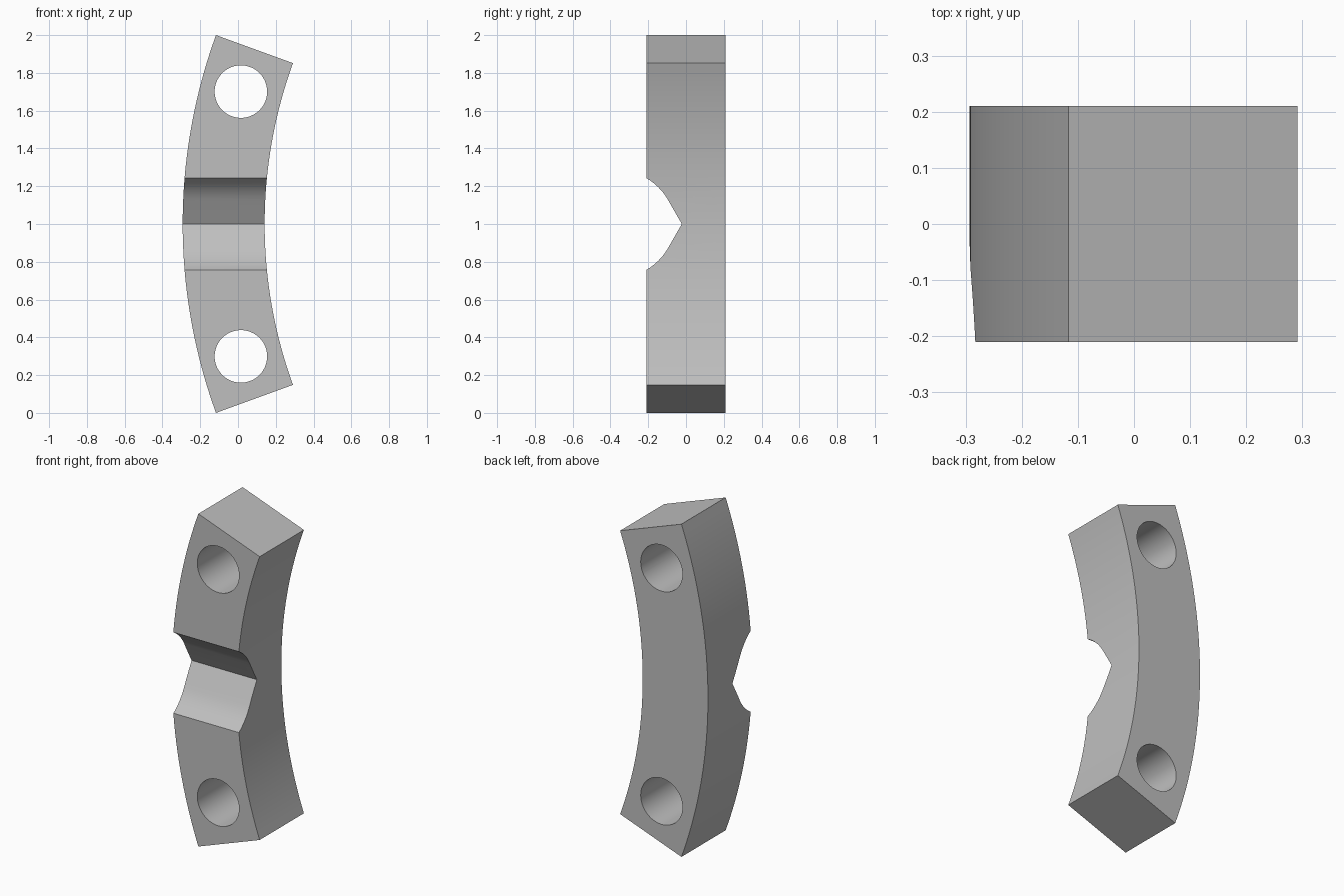
import bpy
import bmesh
from math import sin, cos, radians
from mathutils import Vector

cube = bpy.data.objects.get("Cube")
if cube:
    bpy.data.objects.remove(cube, do_unlink=True)

DEPTH = 0.21                  # half thickness along y
CENTRE_X = 2.631              # centre of the curved bar's arcs
R_OUT, R_IN = 2.924, 2.49
R_HOLE_LINE, HOLE_RADIUS = 2.708, 0.139
STEPS = 40


def prism(name, profile, sweep):
    """Extrude a closed 3D outline along the sweep vector."""
    bm = bmesh.new()
    face = bm.faces.new([bm.verts.new(p) for p in profile])
    new = bmesh.ops.extrude_face_region(bm, geom=[face])["geom"]
    verts = [v for v in new if isinstance(v, bmesh.types.BMVert)]
    bmesh.ops.translate(bm, vec=Vector(sweep), verts=verts)
    bmesh.ops.recalc_face_normals(bm, faces=bm.faces)
    mesh = bpy.data.meshes.new(name)
    bm.to_mesh(mesh)
    bm.free()
    obj = bpy.data.objects.new(name, mesh)
    bpy.context.collection.objects.link(obj)
    return obj


def polar(radius, degrees, y):
    a = radians(degrees)
    return (CENTRE_X - radius * cos(a), y, 1 + radius * sin(a))


def cut(target, cutter):
    cutter.hide_render = True
    mod = target.modifiers.new("cut", 'BOOLEAN')
    mod.operation = 'DIFFERENCE'
    mod.solver = 'EXACT'
    mod.object = cutter
    bpy.context.view_layer.objects.active = target
    bpy.ops.object.modifier_apply(modifier=mod.name)
    bpy.data.objects.remove(cutter, do_unlink=True)


# Curved bar spanning 20 degrees either side of the middle
angles = [-20 + 40 * i / STEPS for i in range(STEPS + 1)]
outline = [polar(R_OUT, a, -DEPTH) for a in angles]
outline += [polar(R_IN, a, -DEPTH) for a in reversed(angles)]
bar = prism("curved_bar", outline, (0, 2 * DEPTH, 0))

# Bolt holes near both ends
for side in (-1, 1):
    hx, _, hz = polar(R_HOLE_LINE, 15 * side, 0)
    ring = [radians(360 * i / 64) for i in range(64)]
    circle = [(hx + HOLE_RADIUS * cos(a), -0.4, hz + HOLE_RADIUS * sin(a)) for a in ring]
    cut(bar, prism("hole_cutter", circle, (0, 0.8, 0)))

# V notch across the front, with rounded shoulders
arc = [radians(30 + 30 * i / 8) for i in range(9)]
half = [(-0.365 + 0.31 * sin(a), -0.0255 + 0.31 * cos(a)) for a in arc]
upper = [(-0.4, half[0][1])] + half
notch = [(-0.6, y, 1 + h) for y, h in upper] + [(-0.6, -0.022, 1)]
notch += [(-0.6, y, 1 - h) for y, h in reversed(upper)]
cut(bar, prism("notch_cutter", notch, (1.2, 0, 0)))

# Plain grey finish
grey = bpy.data.materials.new("grey")
grey.use_nodes = True
colour = (0.52, 0.52, 0.52, 1)
grey.diffuse_color = colour
grey.node_tree.nodes["Principled BSDF"].inputs["Base Color"].default_value = colour
bar.data.materials.clear()
bar.data.materials.append(grey)

bpy.ops.object.select_all(action='DESELECT')
bar.select_set(True)
bpy.context.view_layer.objects.active = bar
bpy.ops.object.shade_smooth_by_angle(angle=radians(20))
